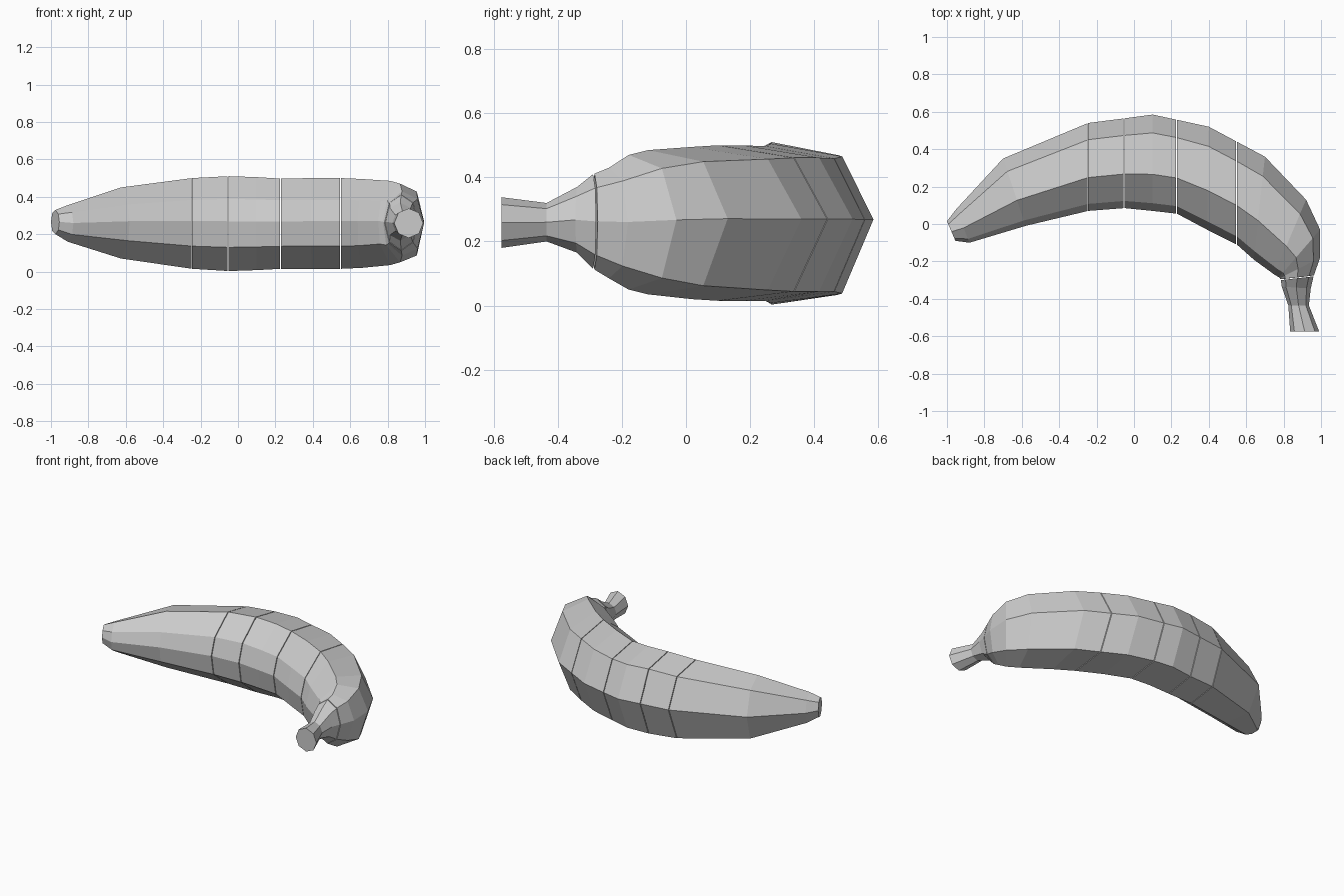
import bpy
import bmesh
from math import cos, sin, pi
from mathutils import Vector

cube = bpy.data.objects.get("Cube")
if cube:
    bpy.data.objects.remove(cube, do_unlink=True)


def make_material(name, rgb):
    mat = bpy.data.materials.new(name)
    mat.use_nodes = True
    mat.diffuse_color = (*rgb, 1)
    mat.node_tree.nodes["Principled BSDF"].inputs["Base Color"].default_value = (*rgb, 1)
    return mat


GREY = make_material("plain grey", (0.6, 0.6, 0.6))

# Faceted body cross-section: (inner to outer, bottom to top)
BODY = [(1, 0.05), (0.81, 0.84), (0.38, 1), (0.08, 0.52),
        (0, 0.05), (0.05, -0.5), (0.38, -1), (0.81, -0.88)]
# Even cross-section for the stem and the blossom tip
ROUND = [(0.5 + 0.5 * cos(i * pi / 4), sin(i * pi / 4)) for i in range(8)]


def ring(inner, outer, low, high, roundness=0):
    inner, outer = Vector(inner), Vector(outer)
    points = []
    for (u, v), (ru, rv) in zip(BODY, ROUND):
        u += (ru - u) * roundness
        v += (rv - v) * roundness
        p = inner.lerp(outer, u)
        points.append(Vector((p.x, p.y, (low + high) / 2 + v * (high - low) / 2)))
    return points


def segment(name, rings, gap=0.005):
    """Closed loft through the rings, ending just short of the next segment."""
    rings = [list(r) for r in rings]
    if gap:
        rings[-1] = [p + (q - p).normalized() * gap
                     for p, q in zip(rings[-1], rings[-2])]
    bm = bmesh.new()
    loops = [[bm.verts.new(p) for p in r] for r in rings]
    for a, b in zip(loops, loops[1:]):
        for i in range(len(a)):
            j = (i + 1) % len(a)
            bm.faces.new((a[i], a[j], b[j], b[i]))
    bm.faces.new(loops[0])
    bm.faces.new(loops[-1])
    bmesh.ops.recalc_face_normals(bm, faces=bm.faces)
    mesh = bpy.data.meshes.new(name)
    bm.to_mesh(mesh)
    bm.free()
    mesh.materials.append(GREY)
    obj = bpy.data.objects.new(name, mesh)
    bpy.context.collection.objects.link(obj)


# Rings along the curve, from the blossom tip to the stem end
tip = [ring((-0.955, -0.09), (-1.0, 0.015), 0.20, 0.33, 0.7),
       ring((-0.88, -0.10), (-0.95, 0.08), 0.16, 0.355, 0.5),
       ring((-0.58, -0.01), (-0.70, 0.35), 0.07, 0.45)]
seam_a = ring((-0.245, 0.07), (-0.245, 0.54), 0.015, 0.50)
seam_b = ring((-0.05, 0.085), (-0.05, 0.565), 0.003, 0.51)
crown = ring((0.10, 0.07), (0.10, 0.585), 0.008, 0.505)
seam_c = ring((0.23, 0.055), (0.23, 0.557), 0.015, 0.497)
bend = ring((0.39, -0.03), (0.40, 0.52), 0.015, 0.50)
seam_d = ring((0.55, -0.11), (0.55, 0.44), 0.015, 0.50)
shoulder = [ring((0.64, -0.19), (0.70, 0.36), 0.02, 0.495),
            ring((0.75, -0.27), (0.92, 0.13), 0.035, 0.485),
            ring((0.775, -0.285), (0.995, -0.03), 0.05, 0.47, 0.3),
            ring((0.78, -0.29), (0.995, -0.18), 0.085, 0.43, 0.6)]
neck_top = ring((0.785, -0.30), (0.96, -0.28), 0.115, 0.41, 1)
neck_mid = ring((0.79, -0.335), (0.945, -0.345), 0.165, 0.37, 1)
stem_base = ring((0.825, -0.435), (0.935, -0.435), 0.20, 0.32, 1)
stem_end = ring((0.835, -0.575), (0.99, -0.575), 0.18, 0.338, 1)

segment("tip_section", tip + [seam_a])
segment("left_middle_section", [seam_a, seam_b])
segment("middle_section", [seam_b, crown, seam_c])
segment("right_middle_section", [seam_c, bend, seam_d])
segment("shoulder_section", [seam_d] + shoulder + [neck_top])
segment("neck", [neck_top, neck_mid, stem_base], gap=0)
segment("stem", [stem_base, stem_end], gap=0)
